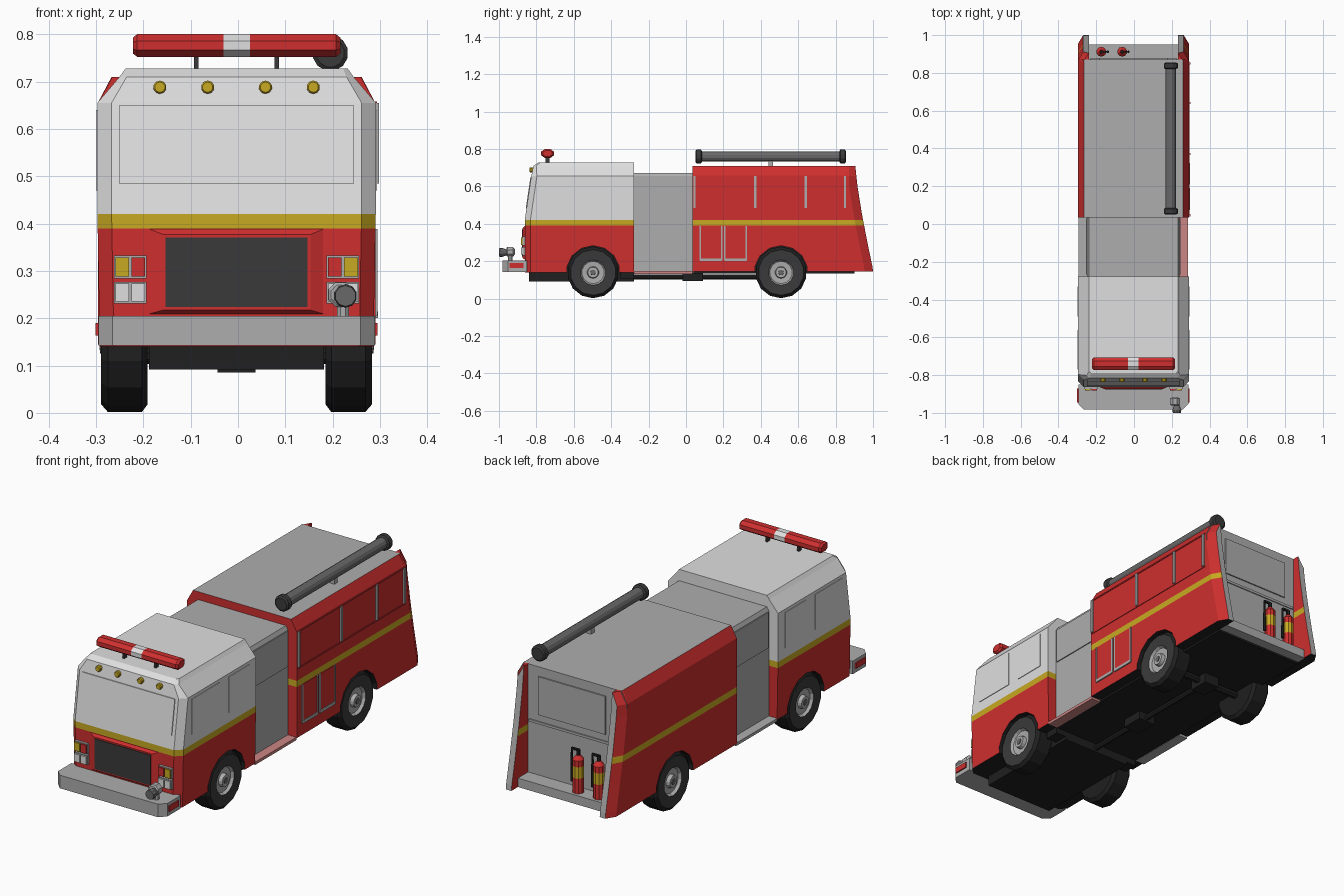
import bpy, bmesh, math
from mathutils import Vector

if "Cube" in bpy.data.objects:
    bpy.data.objects.remove(bpy.data.objects["Cube"])

def mat(name, r, g, b):
    m = bpy.data.materials.new(name)
    m.diffuse_color = (r, g, b, 1)
    m.use_nodes = True
    m.node_tree.nodes["Principled BSDF"].inputs["Base Color"].default_value = m.diffuse_color
    return m

RED = mat("red_paint", .62, .028, .028)
WHITE = mat("white_paint", .74, .74, .74)
GREY = mat("grey_metal", .42, .42, .42)
GOLD = mat("gold_stripe", .58, .40, .016)
CHAR = mat("charcoal", .042, .042, .042)
BLACK = mat("black_rubber", .014, .014, .014)
TUBE = mat("tube_grey", .14, .14, .14)
PINK = mat("pink_step", .60, .24, .23)
WHEEL_Y, WHEEL_Z = (-.497, .508), .14

def loft(name, rings, m):
    """Skin a list of equal-length rings and cap both ends."""
    bm = bmesh.new()
    vs = [[bm.verts.new(p) for p in r] for r in rings]
    n = len(rings[0])
    for a, b in zip(vs, vs[1:]):
        for i in range(n):
            j = (i + 1) % n
            bm.faces.new((a[i], a[j], b[j], b[i]))
    bm.faces.new(vs[0][::-1])
    bm.faces.new(vs[-1])
    bmesh.ops.recalc_face_normals(bm, faces=bm.faces)
    me = bpy.data.meshes.new(name)
    bm.to_mesh(me)
    bm.free()
    me.materials.append(m)
    ob = bpy.data.objects.new(name, me)
    bpy.context.collection.objects.link(ob)
    return ob

def box(name, x0, x1, y0, y1, z0, z1, m):
    return loft(name, [[(x0, y0, z), (x1, y0, z), (x1, y1, z), (x0, y1, z)] for z in (z0, z1)], m)

def lathe(name, axis, c, profile, n, m, squash=1):
    """Rings of (position, radius) along an axis; c is the other two coordinates."""
    rings = []
    for pos, r in profile:
        ring = []
        for i in range(n):
            t = 2 * math.pi * (i + .5) / n
            p = [c[0] + r * math.cos(t), c[1] + squash * r * math.sin(t)]
            p.insert("xyz".index(axis), pos)
            ring.append(p)
        rings.append(ring)
    return loft(name, rings, m)

def paint(ob, mats, rule, cuts=()):
    """Cut at heights, then choose a material for each face by rule(centre, normal)."""
    bm = bmesh.new()
    bm.from_mesh(ob.data)
    for z in cuts:
        bmesh.ops.bisect_plane(bm, geom=bm.verts[:] + bm.edges[:] + bm.faces[:],
                               plane_co=(0, 0, z), plane_no=(0, 0, 1))
    bm.normal_update()
    for f in bm.faces:
        f.material_index = mats.index(rule(f.calc_center_median(), f.normal))
    ob.data.materials.clear()
    for m in mats:
        ob.data.materials.append(m)
    bm.to_mesh(ob.data)
    bm.free()

def cut_arches(ob, y):
    for s in (-1, 1):
        k = lathe("arch_cutter", "x", (y, WHEEL_Z), [(s * .17, .143), (s * .4, .143)], 14, BLACK)
        mod = ob.modifiers.new("arch", "BOOLEAN")
        mod.operation, mod.object, mod.solver = "DIFFERENCE", k, "EXACT"
        bpy.context.view_layer.objects.active = ob
        bpy.ops.object.modifier_apply(modifier=mod.name)
        bpy.data.objects.remove(k)

def in_arch(c):
    return any(math.hypot(c.y - y, c.z - WHEEL_Z) < .1435 for y in WHEEL_Y) and abs(c.x) < .287

def striped(upper):
    def rule(c, n):
        if n.z < -.9 or in_arch(c):
            return BLACK
        return RED if c.z < .39 else GOLD if c.z < .42 else upper
    return rule

def ring(z, yf, yb, w, c):
    return [(-w, yb, z), (-w, yf + c, z), (-w + c, yf, z), (w - c, yf, z), (w, yf + c, z), (w, yb, z)]

# Cab
cab = loft("cab", [ring(.14, -.862, -.278, .289, .03), ring(.42, -.862, -.278, .294, .03),
                   ring(.655, -.827, -.278, .294, .03), ring(.71, -.816, -.278, .247, .015),
                   ring(.727, -.79, -.278, .235, .01)], RED)
cut_arches(cab, WHEEL_Y[0])
paint(cab, [RED, GOLD, WHITE, BLACK], striped(WHITE), (.39, .42))

def front_y(z):
    return -.862 + (z - .42) * .149
# Windscreen and side windows as thin plates
loft("windscreen", [[(x, front_y(z) + d, z) for d in (-.004, .003) for x in ((-.247, .247) if d < 0 else (.247, -.247))]
                    for z in (.483, .65)], WHITE)
for s in (-1, 1):
    for y0, y1 in ((-.77, -.56), (-.49, -.33)):
        box("side_window", s * .29, s * .297, y0, y1, .47, .64, WHITE)
for x in (-.162, -.061, .061, .162):
    lathe("marker_lamp", "y", (x, .688), [(-.837, .011), (-.833, .014), (-.81, .014)], 10, GOLD)

# Grille with raised red surround
loft("grille_surround", [[(-w, y, z0), (w, y, z0), (w, y, z1), (-w, y, z1)]
                         for y, w, z0, z1 in ((-.86, .188, .208, .39), (-.873, .156, .217, .377))], RED)
box("grille", -.15, .15, -.876, -.87, .224, .37, CHAR)

# Headlamps
for s in (-1, 1):
    for x0, x1, top in ((.193, .222, RED), (.227, .256, GOLD)):
        box("indicator", s * x0, s * x1, -.882, -.855, .288, .328, top)
        box("headlamp", s * x0, s * x1, -.882, -.855, .235, .273, WHITE)
    for z0, z1 in ((.284, .332), (.231, .277)):
        box("lamp_bezel", s * .19, s * .259, -.874, -.855, z0, z1, GREY)

# Bumper, side markers and nozzle
loft("bumper", [ring(z, -.982, -.85, .292, .03) for z in (.142, .205)], GREY)
for s in (-1, 1):
    box("bumper_marker", s * .288, s * .298, -.945, -.87, .163, .19, RED)
lathe("nozzle_post", "z", (.225, -.94), [(.2, .014), (.24, .014)], 8, GREY)
lathe("nozzle_body", "y", (.22, .25), [(-.96, .022), (-.955, .028), (-.925, .028), (-.915, .015)], 8, GREY)
lathe("nozzle_tip", "y", (.23, .247), [(-1, .022), (-.985, .025), (-.955, .014)], 10, TUBE)

# Light bar
bar = lathe("light_bar", "x", (-.74, .776), [(-.219, .026), (-.21, .037), (-.028, .037), (.028, .037),
                                            (.21, .037), (.219, .026)], 8, RED, .7)
paint(bar, [RED, WHITE], lambda c, n: WHITE if abs(c.x) < .02 else RED)
for s in (-1, 1):
    box("light_bar_post", s * .08, s * .09, -.75, -.73, .72, .76, CHAR)

# Middle pump section with steps
loft("pump_section", [[(-w, -.28, z), (w, -.28, z), (w, .04, z), (-w, .04, z)]
                      for w, z in ((.245, .14), (.245, .655), (.235, .672))], GREY)
for s in (-1, 1):
    box("pump_panel", s * .24, s * .25, -.268, .028, .48, .652, GREY)
    box("step", s * .24, s * .29, -.278, .036, .133, .147, PINK if s > 0 else GREY)

# Rear body
section = [(-.293, .144), (-.293, .655), (-.262, .71), (.262, .71), (.293, .655), (.293, .144)]
body = loft("rear_body", [[(x, y, z) for x, z in section] for y in (.035, .872)], RED)
cut_arches(body, WHEEL_Y[1])
side_rule = striped(RED)
paint(body, [RED, GOLD, GREY, BLACK],
      lambda c, n: GREY if n.z > .9 and c.z > .6 or n.y > .9 and c.y > .86 else side_rule(c, n), (.39, .42))

# Rear fins with grey trailing edges
for s in (-1, 1):
    fin = loft("rear_fin", [[(s * w, .86, z), (s * w, ye - .045, z), (s * (w - .027), ye, z),
                             (s * .236, ye, z), (s * .236, .86, z)]
                            for z, ye, w in ((.144, 1, .293), (.17, .997, .293), (.3, .97, .293), (.45, .941, .293),
                                             (.6, .917, .293), (.655, .911, .293), (.71, .905, .264))], RED)
    paint(fin, [RED, GOLD, GREY, BLACK], lambda c, n: GREY if n.y > .9 else side_rule(c, n), (.39, .42))
box("rear_deck", -.24, .24, .86, .95, .144, .187, GREY)
box("rear_panel", -.18, .18, .87, .878, .48, .665, GREY)
box("rear_ledge", -.23, .23, .87, .877, .435, .447, GREY)

# Right side struts and locker doors
for y in (.046, .37, .64, .85):
    box("side_strut", .29, .301, y - .006, y + .006, .485, .655, GREY)
for z in (.48, .655):
    box("side_rail", .29, .2965, .04, .86, z - .003, z + .003, RED)
for y in (.075, .208):
    box("locker_door", .29, .296, y, y + .115, .205, .388, RED)
    box("locker_sill", .29, .299, y, y + .115, .2, .214, GREY)
    for e in (y, y + .115):
        box("locker_edge", .29, .298, e - .004, e + .004, .205, .388, GREY)

# Roof tube
tube = lathe("roof_tube", "y", (.198, .76), [(.05, .03), (.056, .038), (.08, .038), (.085, .028), (.82, .028),
                                            (.825, .038), (.849, .038), (.855, .03)], 12, TUBE)
paint(tube, [TUBE, CHAR], lambda c, n: TUBE if .1 < c.y < .8 else CHAR)
box("tube_bracket", .185, .21, .44, .465, .7, .74, GREY)

# Fire extinguishers
for x in (-.06, -.17):
    e = lathe("extinguisher", "z", (x, .912), [(.187, .026), (.26, .026), (.315, .026), (.345, .026), (.365, .01)], 10, RED)
    paint(e, [RED, GOLD], lambda c, n: GOLD if .265 < c.z < .31 else RED)
    lathe("extinguisher_valve", "z", (x, .912), [(.36, .009), (.39, .009)], 6, BLACK)
    box("extinguisher_lever", x - .005, x + .035, .907, .917, .383, .393, BLACK)
    lathe("extinguisher_hose", "z", (x + .034, .912), [(.23, .007), (.39, .005)], 6, BLACK)

# Wheels and axles
def wheel_rule(c, n, y):
    r = math.hypot(c.y - y, c.z - WHEEL_Z)
    if abs(c.x) < .2:
        return BLACK
    return GREY if r < .07 else CHAR if r < .11 else BLACK

for y in WHEEL_Y:
    for s in (-1, 1):
        prof = [(.188, .122), (.2, .138), (.272, .138), (.286, .122), (.283, .068), (.27, .06),
                (.268, .032), (.286, .028)]
        w = lathe("wheel", "x", (y, WHEEL_Z), [(s * p, r) for p, r in prof], 14, BLACK)
        paint(w, [BLACK, CHAR, GREY], lambda c, n: wheel_rule(c, n, y))
        lathe("hub_cap", "x", (y, WHEEL_Z), [(s * .28, .016), (s * .289, .014)], 10, TUBE)
    lathe("axle", "x", (y, .12), [(-.2, .018), (.2, .018)], 8, BLACK)

# Underbody
box("front_chassis", -.185, .185, -.84, -.278, .092, .16, BLACK)
box("front_chassis_rear", -.24, .24, -.35, -.278, .107, .15, BLACK)
box("floor", -.24, .24, -.28, .9, .135, .146, BLACK)
lathe("drive_shaft", "y", (0, .115), [(-.28, .014), (.5, .014)], 8, BLACK)
box("gearbox", -.045, .045, -.02, .09, .095, .14, BLACK)
box("differential", -.04, .04, .46, .56, .085, .14, BLACK)

# The whole truck sits slightly left of centre, as the struts add width on the right
for ob in bpy.context.scene.objects:
    ob.location.x -= .003
